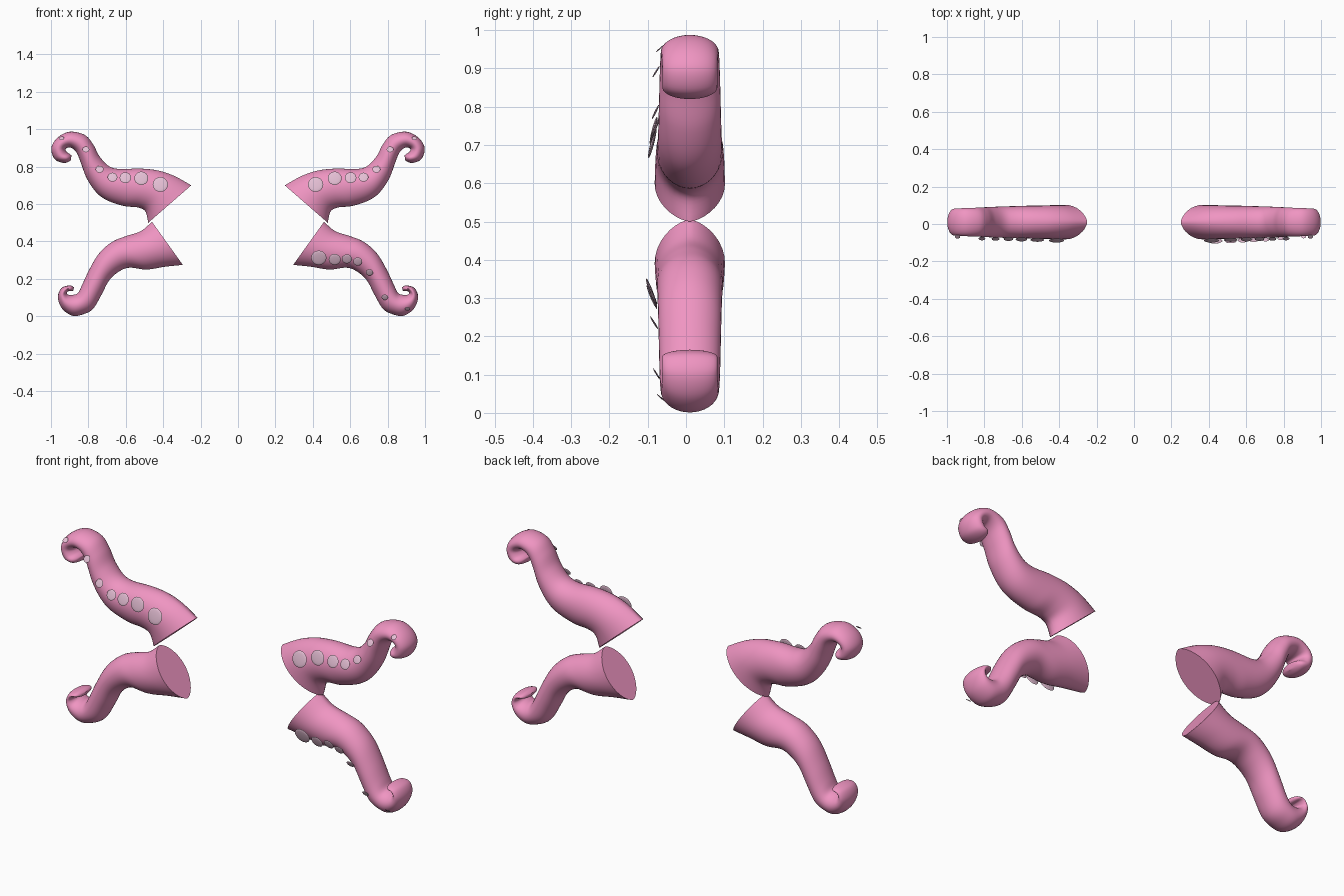
import bpy, bmesh, math
from mathutils import Vector, Matrix

if "Cube" in bpy.data.objects:
    bpy.data.objects.remove(bpy.data.objects["Cube"])

YC = 0.01  # depth centre of the arms

def material(name, col):
    m = bpy.data.materials.new(name)
    m.diffuse_color = (*col, 1)
    m.use_nodes = True
    m.node_tree.nodes["Principled BSDF"].inputs["Base Color"].default_value = m.diffuse_color
    return m

PINK = material("pink_skin", (0.87, 0.30, 0.54))
PALE = material("pale_sucker", (0.78, 0.52, 0.66))

def finish(bm, name, mat, angle):
    bmesh.ops.recalc_face_normals(bm, faces=bm.faces)
    me = bpy.data.meshes.new(name)
    bm.to_mesh(me)
    bm.free()
    ob = bpy.data.objects.new(name, me)
    bpy.context.collection.objects.link(ob)
    me.materials.append(mat)
    bpy.ops.object.select_all(action='DESELECT')
    bpy.context.view_layer.objects.active = ob
    ob.select_set(True)
    bpy.ops.object.shade_smooth_by_angle(angle=math.radians(angle))

def catmull(p, i, t):
    a, b, c, d = (p[max(0, min(len(p) - 1, i + k))] for k in (-1, 0, 1, 2))
    return 0.5 * (2 * b + (c - a) * t + (2 * a - 5 * b + 4 * c - d) * t * t
                  + (3 * b - a - 3 * c + d) * t ** 3)

def tentacle(name, pairs, side, n=36, sub=6):
    """Loft oval sections whose ends lie on the two outline edges (x, z)."""
    pts = [Vector(p) for p in pairs]
    rows = [catmull(pts, i, k / sub) for i in range(len(pts) - 1) for k in range(sub)]
    rows.append(pts[-1])
    bm = bmesh.new()
    rings = []
    for j, r in enumerate(rows):
        f = j / (len(rows) - 1)
        a, b = Vector((r[0], 0, r[1])), Vector((r[2], 0, r[3]))
        c, h = (a + b) / 2, (a - b) / 2
        depth = 0.092 - 0.02 * min(1, f * 1.3)
        depth *= math.sqrt(max(0.05, 1 - max(0, (f - 0.88) / 0.12) ** 2))  # round tip
        power = 1 + 0.3 * max(0, 1 - f * 5)     # pinched corners at the base
        ring = []
        for k in range(n):
            t = math.tau * k / n
            s = math.sin(t)
            p = c + h * math.cos(t)
            y = YC + depth * math.copysign(abs(s) ** power, s)
            ring.append(bm.verts.new((side * p.x, y, p.z)))
        rings.append(ring)
    for r0, r1 in zip(rings, rings[1:]):
        for k in range(n):
            bm.faces.new((r0[k], r0[(k + 1) % n], r1[(k + 1) % n], r1[k]))
    bm.faces.new(rings[0])
    bm.faces.new(rings[-1])
    finish(bm, name, PINK, 50)

def suckers(name, spots, side, tilt):
    """Thin tilted discs in front of an arm: (x, z, radius, y, extra tilt)."""
    bm = bmesh.new()
    for x, z, r, y, extra in spots:
        rot = Matrix.Rotation(math.pi / 2 + tilt * (0.25 + extra), 4, 'X')
        m = Matrix.Translation((side * x, y, z)) @ rot @ Matrix.Diagonal((1, 1, 0.12, 1))
        bmesh.ops.create_uvsphere(bm, u_segments=20, v_segments=8, radius=r, matrix=m)
    finish(bm, name, PALE, 60)

# Outline pairs: outer edge x, z then inner edge x, z
upper = [(.25, .70, .48, .50), (.34, .75, .495, .56), (.43, .78, .535, .582),
         (.53, .79, .61, .59), (.63, .787, .70, .62), (.69, .803, .76, .665),
         (.74, .855, .81, .74), (.775, .92, .84, .82), (.82, .97, .863, .875),
         (.90, .987, .89, .90), (.965, .955, .915, .90), (.998, .90, .922, .89),
         (.98, .84, .913, .877), (.93, .82, .90, .868), (.895, .832, .89, .86)]
lower = [(.46, .505, .295, .275), (.52, .455, .39, .265), (.595, .43, .49, .25),
         (.66, .405, .58, .26), (.71, .37, .64, .237), (.755, .32, .69, .19),
         (.80, .24, .73, .115), (.835, .165, .775, .04), (.855, .125, .83, .01),
         (.88, .115, .885, .003), (.905, .115, .94, .04), (.915, .125, .963, .10),
         (.905, .135, .945, .15), (.89, .134, .90, .165), (.88, .138, .877, .155)]

upper_spots = [(.415, .705, .041, -.088, 0), (.517, .738, .037, -.085, 0),
               (.602, .741, .031, -.082, .1), (.671, .744, .026, -.08, .15),
               (.740, .786, .021, -.08, .2), (.813, .892, .018, -.078, .3),
               (.943, .952, .014, -.068, .6)]
lower_spots = [(.432, .313, .041, -.09, .1), (.517, .304, .032, -.09, .15),
               (.582, .307, .027, -.087, .2), (.64, .293, .024, -.086, .2),
               (.703, .235, .02, -.083, .3), (.785, .102, .017, -.077, .3),
               (.907, .04, .014, -.066, .6)]

for side, label in ((1, "right"), (-1, "left")):
    tentacle("upper_tentacle_" + label, upper, side)
    tentacle("lower_tentacle_" + label, lower, side)
    suckers("upper_suckers_" + label, upper_spots, side, -1)
# Only the right lower arm carries suckers
suckers("lower_suckers_right", lower_spots, 1, 1)
